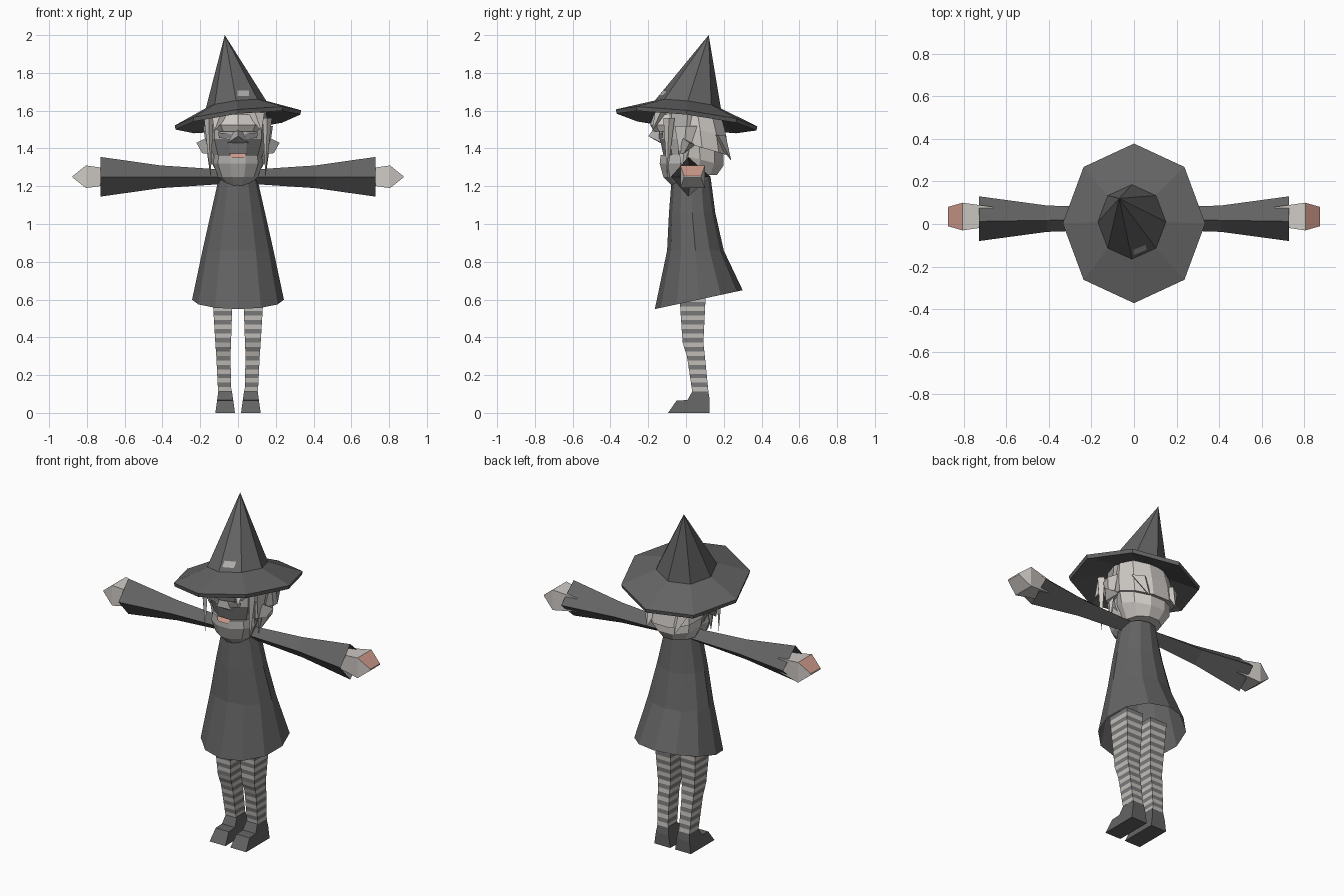
import bpy, bmesh, math
from mathutils import Vector

if "Cube" in bpy.data.objects:
    bpy.data.objects.remove(bpy.data.objects["Cube"])


def material(name, rgb):
    m = bpy.data.materials.new(name)
    m.diffuse_color = (*rgb, 1)
    m.use_nodes = True
    m.node_tree.nodes["Principled BSDF"].inputs["Base Color"].default_value = m.diffuse_color
    return m


CLOTH = material("charcoal cloth", (0.125, 0.125, 0.125))
HAIR = material("pale hair", (0.62, 0.59, 0.56))
SKIN = material("grey skin", (0.43, 0.42, 0.41))
SHADE = material("dark grey", (0.2, 0.2, 0.2))
PINK = material("pink", (0.6, 0.32, 0.25))
STOCKING = material("pale stocking", (0.56, 0.53, 0.5))


def build(name, verts, faces, mats, rule=None, closed=True):
    """Flat shaded mesh; rule(face) gives the material index."""
    me = bpy.data.meshes.new(name)
    me.from_pydata([tuple(v) for v in verts], [], faces)
    for m in mats:
        me.materials.append(m)
    bm = bmesh.new()
    bm.from_mesh(me)
    bmesh.ops.recalc_face_normals(bm, faces=bm.faces[:])
    bm.faces.ensure_lookup_table()
    if rule:
        for f in bm.faces:
            f.material_index = rule(f)
    bm.to_mesh(me)
    bm.free()
    ob = bpy.data.objects.new(name, me)
    bpy.context.collection.objects.link(ob)
    return ob


def loft(name, rings, mats, caps=(True, True), rule=None):
    n = len(rings[0])
    verts = [p for r in rings for p in r]
    faces = [(i * n + j, i * n + (j + 1) % n, (i + 1) * n + (j + 1) % n, (i + 1) * n + j)
             for i in range(len(rings) - 1) for j in range(n)]
    if caps[0]:
        faces.append(tuple(range(n)))
    if caps[1]:
        faces.append(tuple(range((len(rings) - 1) * n, len(rings) * n)))
    return build(name, verts, faces, mats, rule)


def oval(cx, cy, z, rx, ry, n=8, tx=0, ty=0):
    """Horizontal ring, tilted by slopes tx and ty."""
    pts = []
    for k in range(n):
        a = 2 * math.pi * k / n
        x, y = cx + rx * math.cos(a), cy + ry * math.sin(a)
        pts.append(Vector((x, y, z + tx * x + ty * y)))
    return pts


def spike(name, base, tip, w, d, mat):
    """Pointed lock with a four-sided root."""
    b = Vector(base)
    v = [b + Vector(o) for o in ((-w, 0, 0), (0, -d, 0), (w, 0, 0), (0, d, 0))] + [Vector(tip)]
    return build(name, v, [(0, 1, 2, 3), (0, 1, 4), (1, 2, 4), (2, 3, 4), (3, 0, 4)], [mat])


# Hat: tilted eight-sided brim and leaning cone
T = dict(tx=0.12, ty=-0.12)
crown = oval(-0.01, 0.01, 1.635, 0.16, 0.175, **T)
loft("hat_brim", [crown, oval(0, 0.003, 1.562, 0.335, 0.375, **T),
                  oval(0, 0.003, 1.54, 0.33, 0.37, **T),
                  oval(-0.01, 0.01, 1.595, 0.155, 0.17, **T)], [CLOTH], (False, True))
apex = Vector((-0.07, 0.12, 2.0))
build("hat_cone", crown + [apex], [(k, (k + 1) % 8, 8) for k in range(8)], [CLOTH])

# Hair patch lying on the front of the cone
a, b = crown[6], crown[7]
nrm = (b - a).cross(apex - a).normalized() * 0.004


def on_cone(u, v):
    return a.lerp(b, u).lerp(apex, v) + nrm


build("hat_patch", [on_cone(0.1, 0.06), on_cone(0.65, 0.05), on_cone(0.75, 0.13), on_cone(0.15, 0.14)],
      [(0, 1, 2, 3)], [SKIN])

# Robe: twelve-sided bell with a sloping hem
robe = [oval(0, 0.0675, 0.585, 0.243, 0.2325, 12, ty=0.215)]
for z, rx, y0, y1 in ((0.86, 0.188, -0.1, 0.2), (1.06, 0.143, -0.09, 0.155), (1.25, 0.1, -0.075, 0.13)):
    robe.append(oval(0, (y0 + y1) / 2, z, rx, (y1 - y0) / 2, 12))
loft("robe", robe, [CLOTH], (False, True))

for s, side in ((-1, "left"), (1, "right")):
    # Sleeve: diamond section flaring toward an open cuff
    rings = []
    for x, h, d in ((0.06, 0.037, 0.05), (0.41, 0.06, 0.062), (0.728, 0.105, 0.105)):
        rings.append([Vector((s * x, 0.025 + dy * d, 1.25 + dz * h))
                      for dy, dz in ((-1, 0), (-0.12, 1), (1, 0), (-0.12, -1))])
    loft(side + "_sleeve", rings, [CLOTH], (True, False))

    # Hand: box narrowing to a wedge, pink on top of the fingers
    rings = []
    for x, h, y0, y1 in ((0.66, 0.04, -0.015, 0.08), (0.735, 0.05, -0.02, 0.09),
                         (0.805, 0.06, -0.03, 0.1), (0.875, 0.004, -0.01, 0.08)):
        rings.append([Vector((s * x, y, 1.25 + k * h))
                      for y, k in ((y0, -1), (y0, 1), (y1, 1), (y1, -1))])
    loft(side + "_hand", rings, [HAIR, PINK],
         rule=lambda f: int(f.normal.z > 0.3 and abs(f.calc_center_median().x) > 0.81))

    # Striped leg: square section with a bent knee
    knots = ((0.1, 0.035, 0.105, 0.035, 0.12), (0.3, 0.04, 0.115, 0.005, 0.1),
             (0.37, 0.037, 0.12, -0.018, 0.092), (0.7, 0.026, 0.14, -0.04, 0.108))
    rings, step, count = [], 0.0238, 24
    for i in range(count + 1):
        z = 0.112 + i * step
        k0, k1 = next((p, q) for p, q in zip(knots, knots[1:]) if z <= q[0])
        t = (z - k0[0]) / (k1[0] - k0[0])
        x0, x1, y0, y1 = (p + (q - p) * t for p, q in zip(k0[1:], k1[1:]))
        rings.append([Vector((s * x, y, z)) for x, y in ((x0, y0), (x1, y0), (x1, y1), (x0, y1))])
    loft(side + "_leg", rings, [STOCKING, SHADE],
         rule=lambda f: int((f.calc_center_median().z - 0.112) / step) % 2)

    # Shoe: side profile, narrower at the top
    profile = ((-0.095, 0), (-0.05, 0.065), (0.008, 0.068), (0.035, 0.117),
               (0.118, 0.117), (0.125, 0.07), (0.125, 0))
    rings = [[Vector((s * (0.068 + k * (0.052 - 0.14 * z)), y, z)) for y, z in profile] for k in (-1, 1)]
    loft(side + "_shoe", rings, [CLOTH])

    # Ear, eye and cheek
    build(side + "_ear", [(s * x, y, z) for x, y, z in
                          ((0.14, -0.04, 1.47), (0.22, 0.02, 1.43), (0.19, -0.01, 1.375),
                           (0.14, -0.04, 1.37), (0.14, 0.05, 1.42))],
          [(0, 1, 2, 3), (0, 4, 1), (1, 4, 2), (2, 4, 3), (3, 4, 0)], [SKIN])
    build(side + "_eye", [(s * x, y, z) for x, y, z in
                          ((0.035, -0.143, 1.475), (0.105, -0.122, 1.485),
                           (0.1, -0.124, 1.455), (0.045, -0.143, 1.452))], [(0, 1, 2, 3)], [SHADE])

    # Hanging locks around the face
    spike(side + "_front_lock", (s * 0.155, -0.09, 1.56), (s * 0.145, -0.1, 1.24), 0.025, 0.03, HAIR)
    spike(side + "_side_lock", (s * 0.165, 0.0, 1.52), (s * 0.15, -0.02, 1.28), 0.02, 0.06, HAIR)
    spike(side + "_fringe", (s * 0.09, -0.135, 1.59), (s * 0.125, -0.18, 1.49), 0.05, 0.03, HAIR)
    spike(side + "_back_lock", (s * 0.1, 0.17, 1.47), (s * 0.09, 0.24, 1.335), 0.06, 0.04, HAIR)

# Head and rounded chin
loft("head", [oval(0, 0.02, 1.25, 0.09, 0.09, 10), oval(0, 0.0, 1.36, 0.13, 0.125, 10),
              oval(0, 0.0, 1.45, 0.155, 0.145, 10), oval(0, 0.01, 1.6, 0.15, 0.145, 10)],
     [SKIN, SHADE],
     rule=lambda f: int(f.normal.y < -0.5 and 1.36 < f.calc_center_median().z < 1.44))
loft("chin", [oval(0, -0.02, 1.205, 0.06, 0.06, 10), oval(0, -0.03, 1.25, 0.105, 0.095, 10),
              oval(0, -0.03, 1.32, 0.132, 0.115, 10), oval(0, -0.025, 1.365, 0.125, 0.115, 10)], [SKIN])

# Brow, nose and mouth
loft("brow", [oval(0, -0.08, 1.49, 0.11, 0.09, 8), oval(0, -0.08, 1.525, 0.13, 0.11, 8),
              oval(0, -0.07, 1.58, 0.11, 0.1, 8)], [HAIR])
build("nose", [(0, -0.15, 1.53), (-0.055, -0.13, 1.43), (0.055, -0.13, 1.43), (0, -0.2, 1.465),
               (0, -0.12, 1.42)],
      [(0, 1, 3), (0, 3, 2), (1, 4, 3), (4, 2, 3), (0, 2, 4, 1)], [SKIN])
build("mouth", [(-0.045, -0.13, 1.372), (0.045, -0.13, 1.372), (0.03, -0.146, 1.35), (-0.03, -0.146, 1.35)],
      [(0, 1, 2, 3)], [PINK])

# Hair: overlapping tiers at the back of the head
loft("upper_hair", [oval(0, 0.06, 1.6, 0.15, 0.13, 10, ty=-0.1), oval(0, 0.075, 1.51, 0.17, 0.145, 10, ty=-0.2),
                    oval(0, 0.085, 1.43, 0.172, 0.15, 10, ty=-0.3)], [HAIR])
loft("lower_hair", [oval(0, 0.07, 1.44, 0.16, 0.135, 10, ty=-0.25), oval(0, 0.075, 1.36, 0.15, 0.13, 10, ty=-0.25),
                    oval(0, 0.065, 1.26, 0.105, 0.105, 10)], [HAIR])
